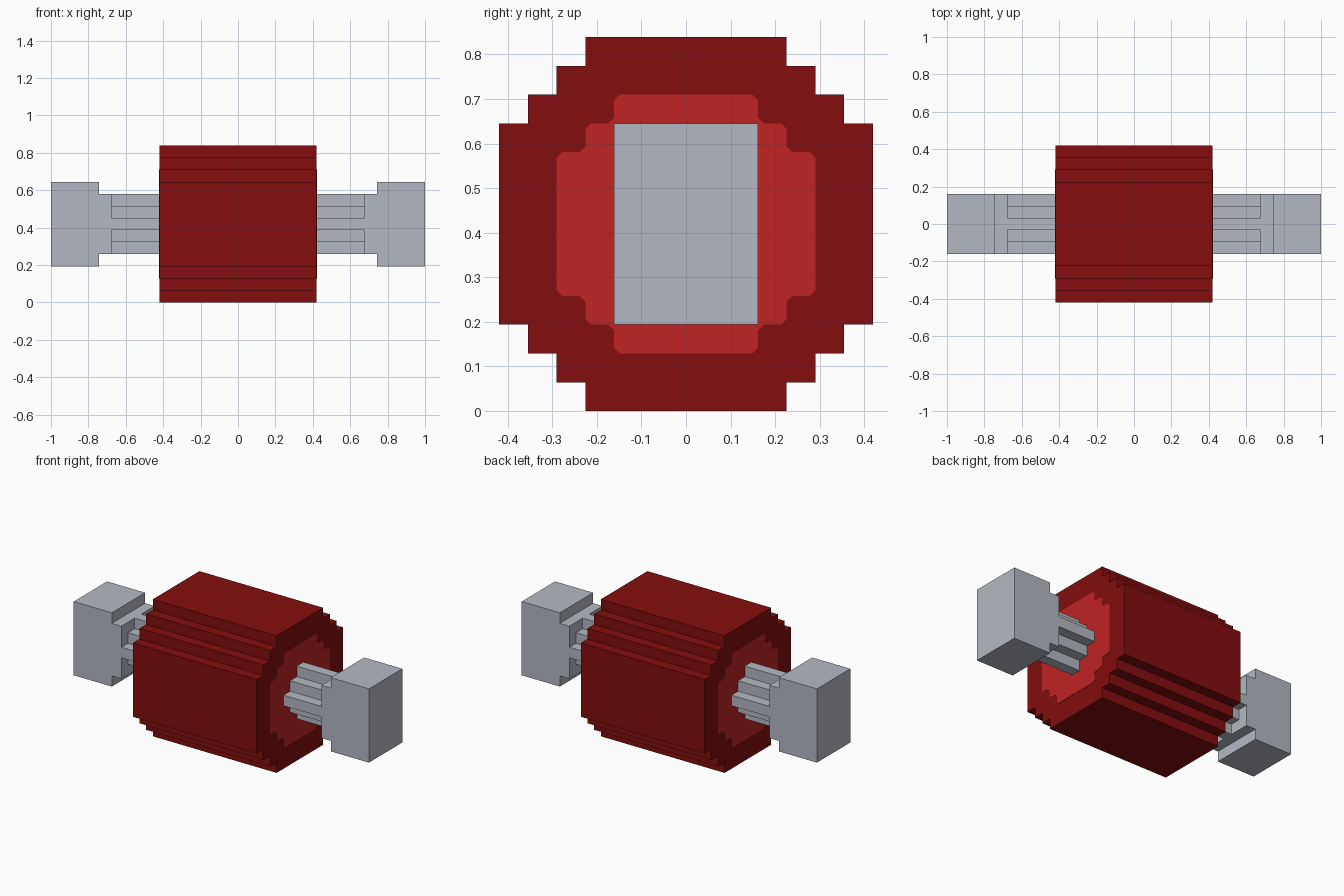
import bpy
import bmesh

cube = bpy.data.objects.get("Cube")
if cube:
    bpy.data.objects.remove(cube, do_unlink=True)

U = 2 / 31          # one block unit
CZ = 6.5 * U        # height of the long axis


def srgb(*rgb):
    vals = [c / 255 for c in rgb]
    return tuple(c / 12.92 if c <= 0.04045 else ((c + 0.055) / 1.055) ** 2.4 for c in vals) + (1.0,)


def material(name, colour):
    m = bpy.data.materials.new(name)
    m.use_nodes = True
    m.diffuse_color = colour
    bsdf = next(n for n in m.node_tree.nodes if n.type == 'BSDF_PRINCIPLED')
    bsdf.inputs["Base Color"].default_value = colour
    return m


DARK_RED = material("dark red", srgb(132, 13, 14))
BRIGHT_RED = material("bright red", srgb(191, 35, 36))
GREY = material("light grey", srgb(180, 185, 194))


def stepped_outline(steps, cut=0.0):
    """Closed outline from (half width, half height) steps, corners cut if asked."""
    q = []
    for i, (w, h) in enumerate(steps):
        if i:
            q.append((steps[i - 1][0], h))
        q.append((w, h))
    r = q[::-1]
    pts = (q + [(y, -z) for y, z in r] + [(-y, -z) for y, z in q] + [(-y, z) for y, z in r])
    if not cut:
        return pts
    out = []
    for i, p in enumerate(pts):
        for n in (pts[i - 1], pts[(i + 1) % len(pts)]):
            d = abs(n[0] - p[0]) + abs(n[1] - p[1])
            out.append(tuple(a + (b - a) * cut / d for a, b in zip(p, n)))
    return out


def prism(name, outline, x0, x1, mat):
    """Extrude a y-z outline along x; all measures in block units."""
    bm = bmesh.new()
    rings = [[bm.verts.new((x * U, y * U, CZ + z * U)) for y, z in outline] for x in (x0, x1)]
    n = len(outline)
    bm.faces.new(rings[0])
    bm.faces.new(rings[1][::-1])
    for i in range(n):
        j = (i + 1) % n
        bm.faces.new((rings[0][i], rings[1][i], rings[1][j], rings[0][j]))
    bmesh.ops.recalc_face_normals(bm, faces=bm.faces)
    me = bpy.data.meshes.new(name)
    bm.to_mesh(me)
    bm.free()
    me.materials.append(mat)
    ob = bpy.data.objects.new(name, me)
    bpy.context.collection.objects.link(ob)


# Stepped drum body
prism("drum", stepped_outline([(3.5, 6.5), (4.5, 5.5), (5.5, 4.5), (6.5, 3.5)]),
      -6.5, 6.5, DARK_RED)

# Painted end disc, stepped shaft, collar and end block on each side
disc = stepped_outline([(2.5, 4.5), (3.5, 3.5), (4.5, 2.5)], cut=0.2)
shaft = stepped_outline([(0.5, 2.5), (1.5, 1.5), (2.5, 0.5)])
for side, s in (("left", 1), ("right", -1)):
    prism(side + "_end_disc", disc, s * 6.45, s * 6.53, BRIGHT_RED)
    prism(side + "_shaft", shaft, s * 6.4, s * 10.5, GREY)
    prism(side + "_collar", stepped_outline([(2.5, 2.5)]), s * 10.5, s * 11.5, GREY)
    prism(side + "_end_block", stepped_outline([(2.5, 3.5)]), s * 11.5, s * 15.5, GREY)
